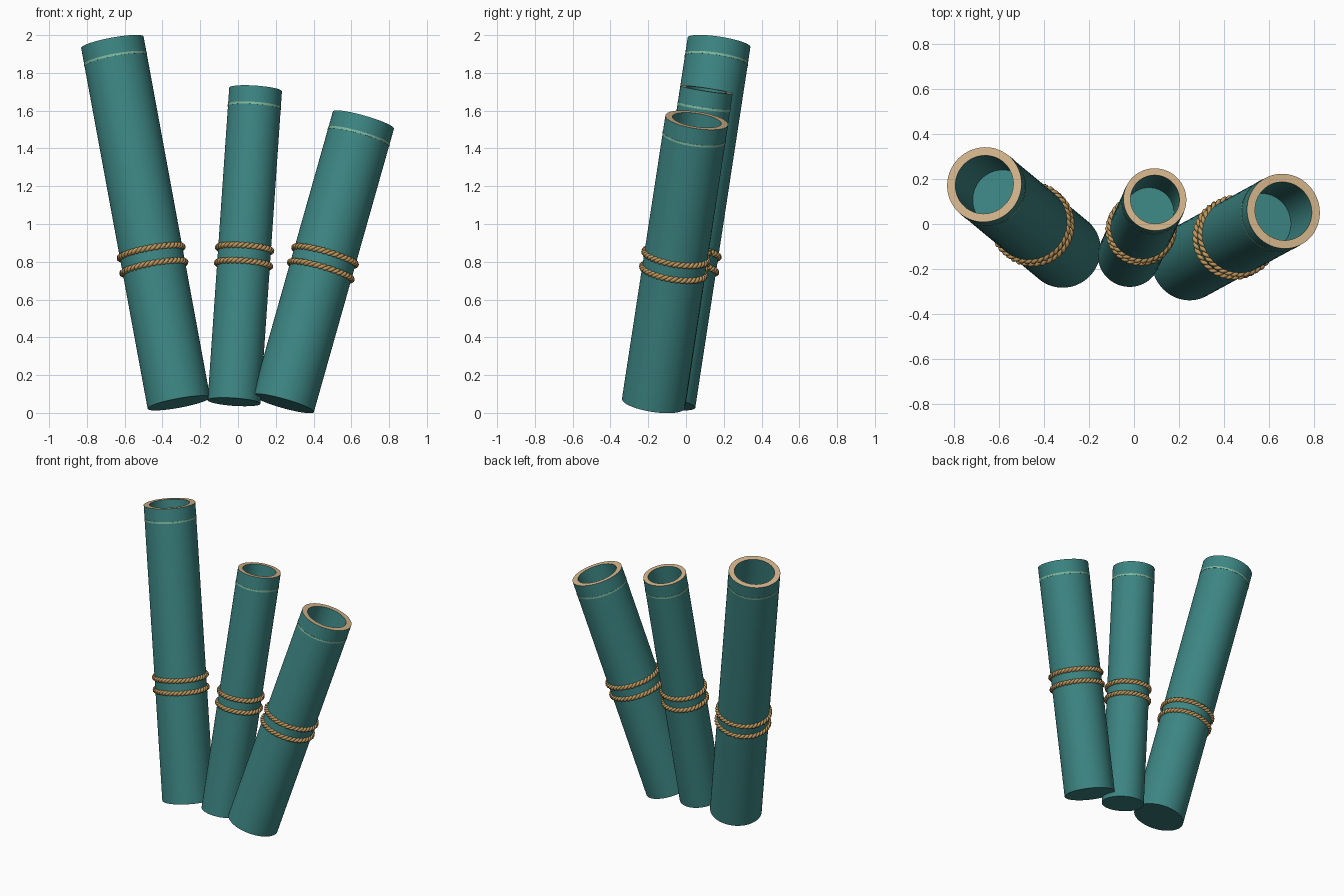
import bpy, bmesh, math
from mathutils import Vector, Matrix

if "Cube" in bpy.data.objects:
    bpy.data.objects.remove(bpy.data.objects["Cube"], do_unlink=True)


def material(name, rgb):
    m = bpy.data.materials.new(name)
    m.use_nodes = True
    m.diffuse_color = (*rgb, 1)
    m.node_tree.nodes["Principled BSDF"].inputs["Base Color"].default_value = (*rgb, 1)
    return m


TEAL = material("teal", (0.045, 0.235, 0.225))
TAN = material("tan cut edge", (0.66, 0.46, 0.26))
ROPE = material("golden rope", (0.52, 0.31, 0.11))
PALE = material("pale green", (0.22, 0.48, 0.34))

SIDES = 64


def lathe(name, profile, frame, mats, closed=False, rim_height=None):
    """Spin a (radius, height) profile around the tube axis."""
    bm = bmesh.new()
    verts = [bm.verts.new((r, 0, z)) for r, z in profile]
    pairs = list(zip(verts, verts[1:]))
    if closed:
        pairs.append((verts[-1], verts[0]))
    edges = [bm.edges.new(p) for p in pairs]
    bmesh.ops.spin(bm, geom=verts + edges, axis=(0, 0, 1), cent=(0, 0, 0),
                   angle=math.tau, steps=SIDES, use_duplicate=False)
    bmesh.ops.remove_doubles(bm, verts=bm.verts, dist=1e-4)
    bmesh.ops.recalc_face_normals(bm, faces=bm.faces)
    # The annular cut end gets the second material
    if rim_height is not None:
        for f in bm.faces:
            if all(abs(v.co.z - rim_height) < 1e-4 for v in f.verts):
                f.material_index = 1
    mesh = bpy.data.meshes.new(name)
    bm.to_mesh(mesh)
    bm.free()
    for m in mats:
        mesh.materials.append(m)
    finish(name, mesh, frame)


def finish(name, data, frame):
    ob = bpy.data.objects.new(name, data)
    bpy.context.collection.objects.link(ob)
    ob.matrix_world = frame
    if ob.type == 'MESH':
        bpy.ops.object.select_all(action='DESELECT')
        ob.select_set(True)
        bpy.context.view_layer.objects.active = ob
        bpy.ops.object.shade_smooth_by_angle(angle=math.radians(35))


def rope(name, radius, height, frame):
    """Two strands twisted around each other in a ring."""
    cu = bpy.data.curves.new(name, 'CURVE')
    cu.dimensions = '3D'
    cu.bevel_depth = 0.010
    cu.bevel_resolution = 1
    turns, steps = round(radius * 120), 240
    for phase in (0, math.pi):
        sp = cu.splines.new('POLY')
        sp.points.add(steps - 1)
        sp.use_cyclic_u = True
        for i, p in enumerate(sp.points):
            a = math.tau * i / steps
            t = a * turns + phase
            r = radius + 0.008 * math.cos(t)
            p.co = (r * math.cos(a), r * math.sin(a), height + 0.008 * math.sin(t), 1)
    cu.materials.append(ROPE)
    finish(name, cu, frame)


def tube(side, bottom, top, radius):
    bottom, top = Vector(bottom), Vector(top)
    axis = top - bottom
    length = axis.length
    frame = Matrix.Translation(bottom) @ axis.to_track_quat('Z', 'Y').to_matrix().to_4x4()
    inner = radius * 0.78
    floor = length * 0.78
    # Hollow stalk with a cut rim and a floor inside
    lathe(side + "_tube",
          [(0, 0), (radius, 0), (radius, length), (inner, length), (inner, floor), (0, floor)],
          frame, [TEAL, TAN], rim_height=length)
    # Thin pale line below the rim
    line, half, proud = length - 0.093, 0.006, radius + 0.0015
    lathe(side + "_stripe",
          [(radius - 0.003, line - half), (proud, line - half),
           (proud, line + half), (radius - 0.003, line + half)],
          frame, [PALE], closed=True)
    # Pair of rope wraps
    for label, h in (("lower", 0.737), ("upper", 0.82)):
        rope(f"{side}_{label}_rope", radius, h, frame)


tube("right", (-0.313, -0.117, 0.052), (-0.665, 0.175, 1.962), 0.168)
tube("middle", (-0.021, -0.141, 0.058), (0.093, 0.109, 1.712), 0.140)
tube("left", (0.24, -0.173, 0.05), (0.664, 0.057, 1.55), 0.168)
